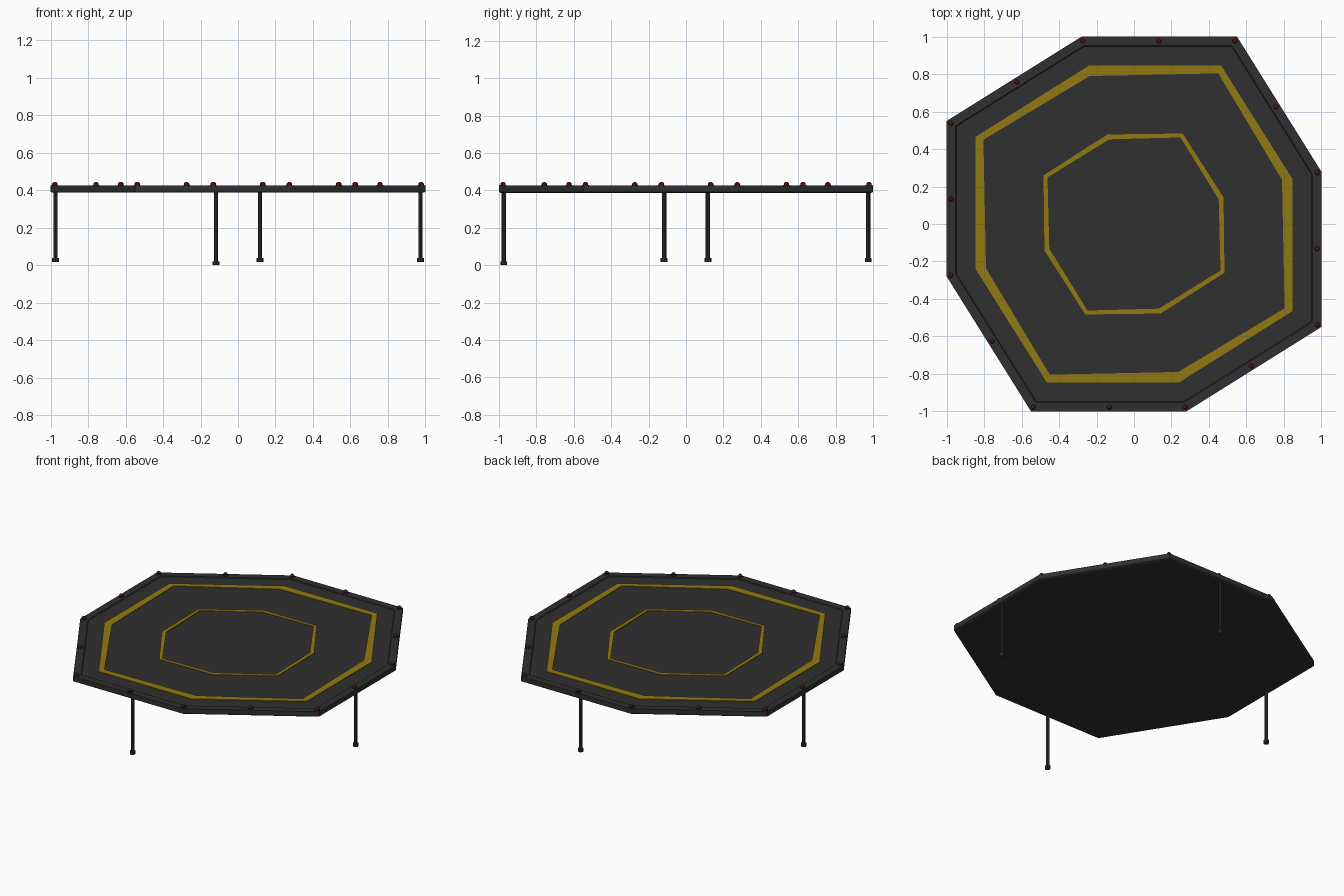
import bpy, bmesh, math
from mathutils import Matrix

if "Cube" in bpy.data.objects:
    bpy.data.objects.remove(bpy.data.objects["Cube"])


def material(name, rgb):
    m = bpy.data.materials.new(name)
    m.diffuse_color = (*rgb, 1)
    m.use_nodes = True
    m.node_tree.nodes["Principled BSDF"].inputs["Base Color"].default_value = m.diffuse_color
    return m


DARK = material("dark grey", (0.029, 0.029, 0.029))
YELLOW = material("marking yellow", (0.29, 0.195, 0.006))
RED = material("lamp red", (0.13, 0.012, 0.012))


def finish(bm, name, mat):
    bmesh.ops.recalc_face_normals(bm, faces=bm.faces)
    me = bpy.data.meshes.new(name)
    bm.to_mesh(me)
    bm.free()
    me.materials.append(mat)
    ob = bpy.data.objects.new(name, me)
    bpy.context.collection.objects.link(ob)
    return ob


def octagon(a, b):
    """Repeat one edge (two corner points) around four quarter turns."""
    pts = []
    for k in range(4):
        for x, y in (a, b):
            for _ in range(k):
                x, y = y, -x
            pts.append((x, y))
    return pts


def scaled(pts, s):
    return [(x * s, y * s) for x, y in pts]


def loft(name, loops, mat, cap=True):
    """Bridge successive (points, z) loops; cap the ends or close the ring."""
    bm = bmesh.new()
    rings = [[bm.verts.new((x, y, z)) for x, y in pts] for pts, z in loops]
    n = len(rings[0])
    pairs = list(zip(rings, rings[1:]))
    if not cap:
        pairs.append((rings[-1], rings[0]))
    for r, s in pairs:
        for i in range(n):
            j = (i + 1) % n
            bm.faces.new((r[i], r[j], s[j], s[i]))
    if cap:
        bm.faces.new(rings[0])
        bm.faces.new(rings[-1])
    return finish(bm, name, mat)


# Deck: octagonal slab with a narrow rim and a slightly sunken top
EDGE = octagon((-0.28, 1.0), (0.55, 1.0))
loft("deck", [(scaled(EDGE, 0.992), 0.387), (EDGE, 0.392), (EDGE, 0.425),
              (scaled(EDGE, 0.952), 0.425), (scaled(EDGE, 0.948), 0.420)], DARK)


# Painted rings as thin plates
def painted_ring(name, outer, inner):
    o, i = octagon(*outer), octagon(*inner)
    loft(name, [(o, 0.4185), (o, 0.424), (i, 0.424), (i, 0.4185)], YELLOW, cap=False)


painted_ring("outer_marking", ((-0.24, 0.846), (0.465, 0.846)), ((-0.236, 0.79), (0.45, 0.804)))
painted_ring("inner_marking", ((-0.142, 0.478), (0.26, 0.483)), ((-0.132, 0.452), (0.248, 0.462)))


def cylinder(bm, x, y, z0, z1, r0, r1, sides):
    bmesh.ops.create_cone(bm, cap_ends=True, segments=sides, radius1=r0, radius2=r1,
                          depth=z1 - z0, matrix=Matrix.Translation((x, y, (z0 + z1) / 2)))


# Edge lamps at every corner and edge middle
spots = []
for (x, y), (u, v) in zip(EDGE, EDGE[1:] + EDGE[:1]):
    spots += [(x * 0.978, y * 0.978), ((x + u) * 0.489, (y + v) * 0.489)]
bases, lamps = bmesh.new(), bmesh.new()
for x, y in spots:
    cylinder(bases, x, y, 0.422, 0.429, 0.018, 0.018, 8)
    cylinder(lamps, x, y, 0.428, 0.437, 0.014, 0.014, 8)
    cylinder(lamps, x, y, 0.437, 0.444, 0.014, 0.007, 8)
finish(bases, "lamp_bases", DARK)
finish(lamps, "edge_lamps", RED)

# Four legs with feet; the front one reaches lowest
for name, x, y, foot in (("front_leg", -0.117, -0.974, 0.0), ("right_leg", 0.974, -0.117, 0.018),
                         ("back_leg", 0.117, 0.974, 0.018), ("left_leg", -0.974, 0.117, 0.018)):
    bm = bmesh.new()
    cylinder(bm, x, y, foot + 0.01, 0.39, 0.0115, 0.0115, 8)
    cylinder(bm, x, y, foot, foot + 0.02, 0.018, 0.018, 8)
    finish(bm, name, DARK)
